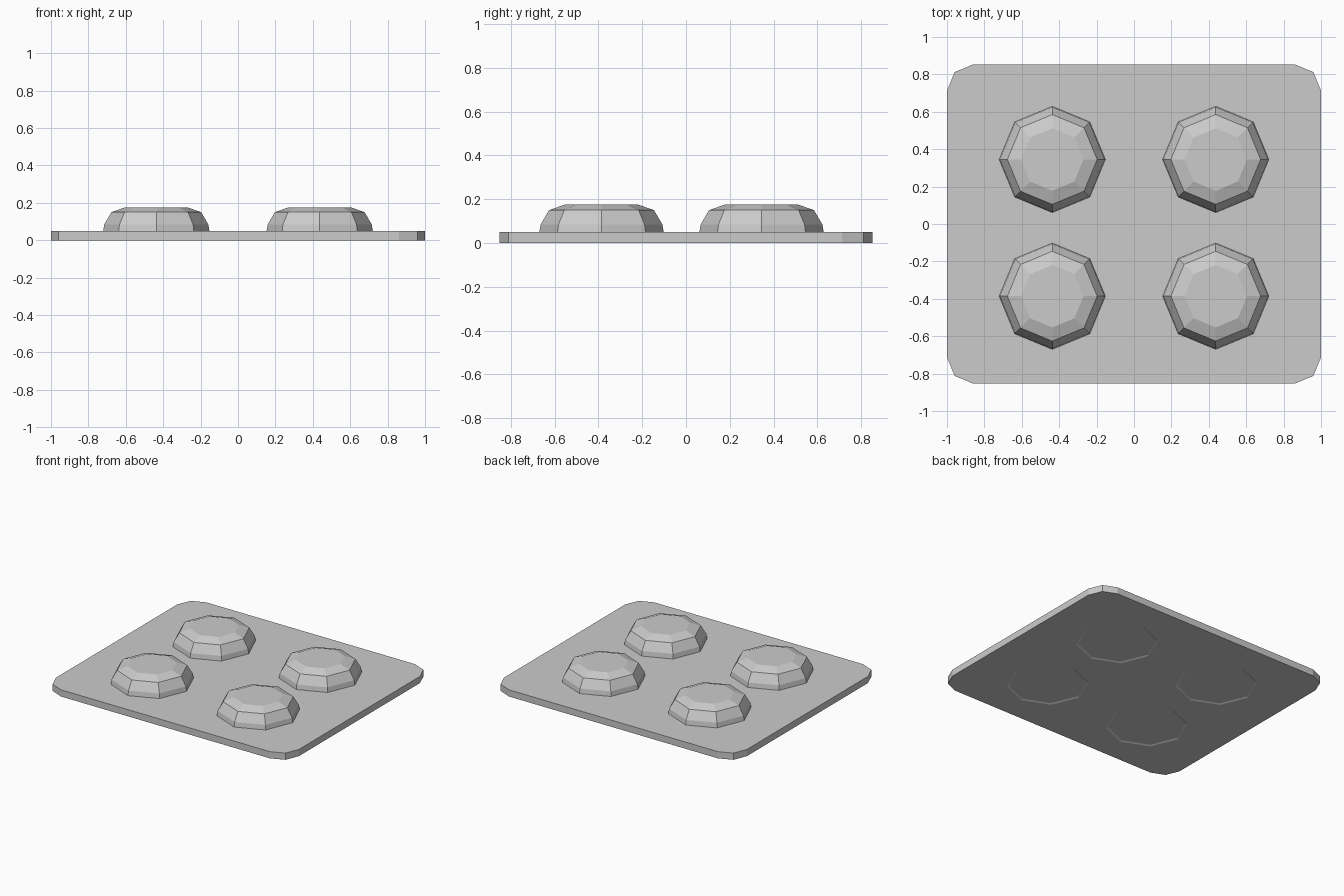
import bpy, bmesh
from math import cos, sin, pi

cube = bpy.data.objects.get("Cube")
if cube:
    bpy.data.objects.remove(cube)

grey = bpy.data.materials.new("light grey")
grey.use_nodes = True
colour = (0.6, 0.6, 0.6, 1)
grey.diffuse_color = colour
grey.node_tree.nodes["Principled BSDF"].inputs["Base Color"].default_value = colour


def loft(name, rings):
    """Skin a stack of equal-length vertex rings, bottom to top, and cap both ends."""
    bm = bmesh.new()
    loops = [[bm.verts.new(p) for p in ring] for ring in rings]
    n = len(loops[0])
    for low, high in zip(loops, loops[1:]):
        for i in range(n):
            j = (i + 1) % n
            bm.faces.new((low[i], low[j], high[j], high[i]))
    bm.faces.new(loops[0][::-1])
    bm.faces.new(loops[-1])
    mesh = bpy.data.meshes.new(name)
    bm.to_mesh(mesh)
    bm.free()
    mesh.materials.append(grey)
    obj = bpy.data.objects.new(name, mesh)
    bpy.context.collection.objects.link(obj)
    return obj


def octagon_stack(name, x, y, profile):
    return loft(name, [[(x + r * cos(i * pi / 4), y + r * sin(i * pi / 4), z)
                        for i in range(8)] for r, z in profile])


# Base plate with two-segment rounded corners
half_x, half_y, radius, thick = 1.0, 0.853, 0.14, 0.05
outline = []
for k, (sx, sy) in enumerate([(1, 1), (-1, 1), (-1, -1), (1, -1)]):
    for step in range(3):
        a = k * pi / 2 + step * pi / 4
        outline.append((sx * (half_x - radius) + radius * cos(a),
                        sy * (half_y - radius) + radius * sin(a)))
plate = loft("base_plate", [[(x, y, z) for x, y in outline] for z in (0, thick)])

# Four faceted domes, each with a shallow dish on the underside of the plate
dome_profile = [(0.284, 0.04), (0.284, thick), (0.278, 0.085), (0.24, 0.15), (0.167, 0.176)]
dish_profile = [(0.29, -0.005), (0.265, 0.005)]
for side, x in (("left", 0.437), ("right", -0.437)):
    for end, y in (("front", -0.386), ("back", 0.345)):
        octagon_stack(f"{end}_{side}_dome", x, y, dome_profile)
        cutter = octagon_stack(f"{end}_{side}_dish_cutter", x, y, dish_profile)
        cutter.hide_render = True
        cutter.hide_set(True)
        cut = plate.modifiers.new(f"{end} {side} dish", 'BOOLEAN')
        cut.operation = 'DIFFERENCE'
        cut.object = cutter
